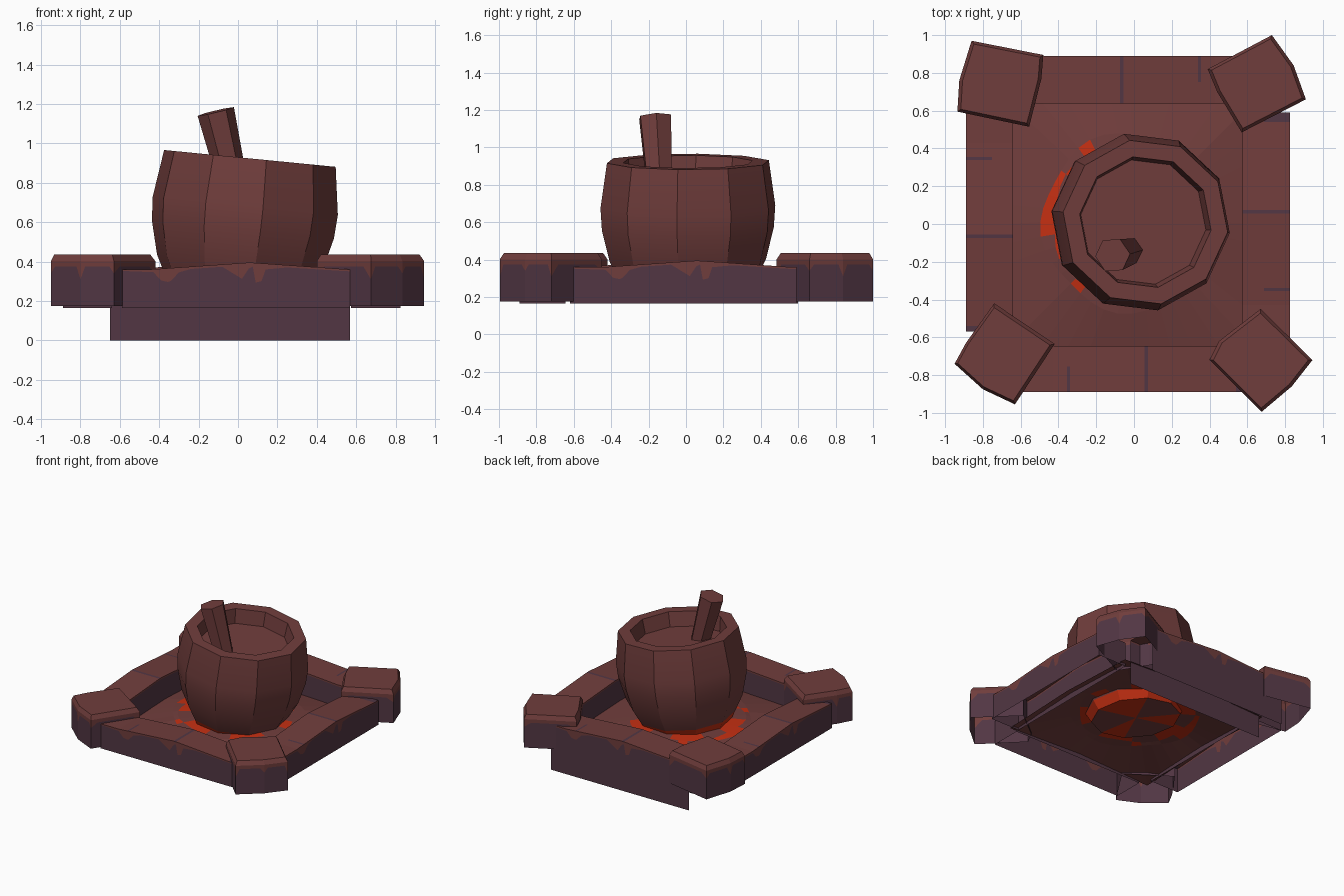
import bpy, bmesh, math
from mathutils import Matrix, Vector

if "Cube" in bpy.data.objects:
    bpy.data.objects.remove(bpy.data.objects["Cube"])


def material(name, rgb):
    m = bpy.data.materials.new(name)
    m.diffuse_color = (*rgb, 1)
    m.use_nodes = True
    m.node_tree.nodes["Principled BSDF"].inputs["Base Color"].default_value = m.diffuse_color
    return m


MATS = [material("red_brown", (0.163, 0.047, 0.045)),
        material("stone_purple", (0.084, 0.037, 0.057)),
        material("glowing_orange", (0.55, 0.028, 0.006))]
BROWN, PURPLE, GLOW = 0, 1, 2


def build(name, verts, faces, matrix=Matrix()):
    """faces: list of (vertex indices, material index)"""
    bm = bmesh.new()
    vs = [bm.verts.new(matrix @ Vector(v)) for v in verts]
    for idx, mat in faces:
        bm.faces.new([vs[i] for i in idx]).material_index = mat
    bmesh.ops.recalc_face_normals(bm, faces=bm.faces)
    me = bpy.data.meshes.new(name)
    bm.to_mesh(me)
    bm.free()
    for m in MATS:
        me.materials.append(m)
    ob = bpy.data.objects.new(name, me)
    bpy.context.collection.objects.link(ob)
    return ob


# ---- border walls: hollow beams with a crest, cracks and drips ----
# columns: position along wall, depth of the brown drip on the sides
COLUMNS = [(-0.6, .008), (-0.43, .015), (-0.39, .06), (-0.355, .07), (-0.34, .065),
           (-0.30, .025), (-0.24, .012), (-0.08, .012), (0.02, .08), (0.055, .03),
           (0.075, .02), (0.09, .10), (0.12, .09), (0.14, .03), (0.25, .012),
           (0.54, .01), (0.6, .01)]
FULL_CRACK, HALF_CRACK, END_PATCH = 9, 3, 15


def wall(name, angle, outer, inner, s0, s1, bottom=0.165):
    verts, faces = [], []
    n = len(COLUMNS)
    for k, (s, drip) in enumerate(COLUMNS):
        z = 0.36 + 0.035 * max(0, 1 - abs(s - 0.06) / 0.5)
        s = s0 if k == 0 else s1 if k == n - 1 else s
        mid = outer * 0.45 + inner * 0.55
        verts += [(s, -outer, bottom), (s, -outer, z - drip), (s, -outer, z), (s, -mid, z),
                  (s, -inner, z), (s, -inner, z - 0.012), (s, -inner, bottom)]
    for k in range(n - 1):
        a, b = 7 * k, 7 * k + 7
        outer_top = PURPLE if k in (FULL_CRACK, HALF_CRACK, END_PATCH) else BROWN
        inner_top = PURPLE if k == FULL_CRACK else BROWN
        for j, mat in enumerate((PURPLE, BROWN, outer_top, inner_top, BROWN, PURPLE)):
            faces.append(((a + j, a + j + 1, b + j + 1, b + j), mat))
    if bottom > 0.1:
        for e in (0, 7 * (n - 1)):
            faces.append((tuple(range(e, e + 7)), PURPLE))
    build(name, verts, faces, Matrix.Rotation(math.radians(angle), 4, 'Z'))


wall("front_wall", 0, 0.89, 0.645, -0.59, 0.57)
wall("right_wall", 90, 0.825, 0.575, -0.62, 0.59)
wall("back_wall", 180, 0.89, 0.638, -0.57, 0.65, bottom=0.0)
wall("left_wall", 270, 0.89, 0.64, -0.60, 0.57)


# ---- corner stones: bevelled blocks, brown wearing down at the corners ----
def corner_stone(name, outline):
    n = len(outline)
    c = sum((Vector(p) for p in outline), Vector((0, 0))) / n
    pts = []                                   # (position, colour border height)
    for k in range(n):
        p, q = Vector(outline[k]), Vector(outline[(k + 1) % n])
        pts += [(p, 0.31 if k % 2 else 0.34), (p.lerp(q, 0.14), 0.375), (p.lerp(q, 0.86), 0.375)]
    m = len(pts)
    verts, faces = [], []
    for p, border in pts:
        t = c + (p - c) * 0.92
        verts += [(p.x, p.y, 0.175), (p.x, p.y, border), (p.x, p.y, 0.402), (t.x, t.y, 0.435)]
    for k in range(m):
        a, b = 4 * k, 4 * ((k + 1) % m)
        for j, mat in enumerate((PURPLE, BROWN, BROWN)):
            faces.append(((a + j, a + j + 1, b + j + 1, b + j), mat))
    faces.append((tuple(4 * k + 3 for k in range(m)), BROWN))
    build(name, verts, faces)


corner_stone("back_left_stone", [(-.86, .97), (-.48, .895), (-.49, .77), (-.555, .515),
                                 (-.935, .595), (-.925, .76)])
corner_stone("back_right_stone", [(.73, 1.0), (.39, .82), (.44, .70), (.57, .485),
                                  (.91, .66), (.845, .84)])
corner_stone("front_left_stone", [(-.74, -.42), (-.42, -.635), (-.63, -.955), (-.80, -.875),
                                  (-.95, -.74), (-.89, -.63)])
corner_stone("front_right_stone", [(.67, -.45), (.945, -.72), (.835, -.86), (.675, -.995),
                                   (.40, -.72), (.45, -.62)])

# ---- mounded floor sheet with glowing patches around the vessel ----
SEG = 40
verts, faces = [], []
RADII = ((0.29, 0.252), (0.42, 0.245), (0.475, 0.238))
for k in range(SEG):
    a = 2 * math.pi * k / SEG
    ca, sa = math.cos(a), math.sin(a)
    for j, (r, z) in enumerate(RADII):
        r += 0.015 * math.sin(5 * a + 2 * j)
        verts.append((r * ca - 0.01, r * sa + 0.01, z))
    corner = min(abs(ca), abs(sa)) / max(abs(ca), abs(sa))
    r = 0.65 / max(abs(ca), abs(sa))
    verts.append((r * ca - 0.02, r * sa, 0.20 - 0.025 * corner))
for k in range(SEG):
    deg = 360 * (k + 0.5) / SEG
    a, b = 4 * k, 4 * ((k + 1) % SEG)
    outer_glow = 118 < deg < 128 or 145 < deg < 188 or 222 < deg < 232
    faces.append(((a, a + 1, b + 1, b), BROWN if k % 7 in (2, 3, 4) else GLOW))
    faces.append(((a + 1, a + 2, b + 2, b + 1), GLOW if outer_glow else BROWN))
    faces.append(((a + 2, a + 3, b + 3, b + 2), BROWN))
build("floor", verts, faces)


# ---- revolved parts ----
def lathe(name, profile, sides, offset, matrix, glow_rings=0):
    verts, faces = [], []
    n = len(profile)
    for k in range(sides):
        a = math.radians(offset) + 2 * math.pi * k / sides
        verts += [(r * math.cos(a), r * math.sin(a), h) for r, h in profile]
    for k in range(sides):
        a, b = n * k, n * ((k + 1) % sides)
        for j in range(n - 1):
            faces.append(((a + j, a + j + 1, b + j + 1, b + j), GLOW if j < glow_rings else BROWN))
    faces.append((tuple(n * k + n - 1 for k in range(sides)), BROWN))
    # underside as a fan, so it can carry glowing sectors
    verts.append((0, 0, profile[0][1]))
    for k in range(sides):
        mat = GLOW if glow_rings and k % 3 == 0 else BROWN
        faces.append(((n * k, n * ((k + 1) % sides), len(verts) - 1), mat))
    return build(name, verts, faces, matrix)


# ---- tilted ten-sided vessel, its foot sunk through the floor ----
TILT = Matrix.Rotation(math.radians(5.6), 4, 'Y')
vessel = lathe("vessel", [(0.325, 0.0), (0.362, 0.068), (0.425, 0.19), (0.468, 0.36),
                          (0.476, 0.48), (0.441, 0.722), (0.352, 0.722), (0.335, 0.61)],
               10, 29, Matrix.Translation((-0.01, 0.01, 0.205)) @ TILT, glow_rings=1)
bpy.context.view_layer.objects.active = vessel
vessel.select_set(True)
bpy.ops.object.shade_smooth_by_angle(angle=math.radians(24))

# ---- slanted stirring handle ----
low, top = Vector((-0.015, -0.14, 0.75)), Vector((-0.113, -0.165, 1.162))
axis = top - low
lathe("handle", [(0.072, 0.0), (0.095, axis.length)], 6, 20,
      Matrix.Translation(low) @ axis.to_track_quat('Z', 'Y').to_matrix().to_4x4())
